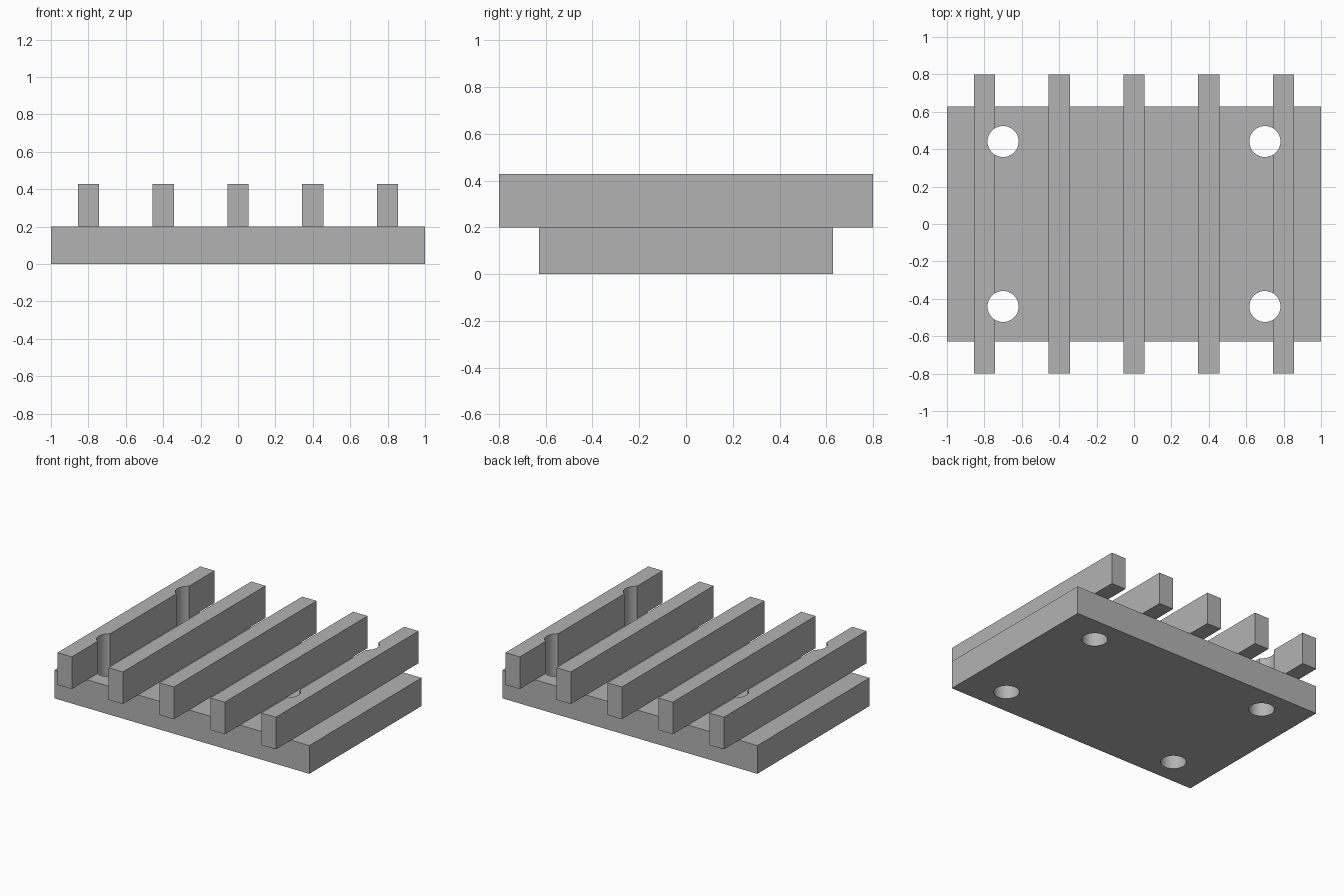
import bpy
import math

if "Cube" in bpy.data.objects:
    bpy.data.objects.remove(bpy.data.objects["Cube"], do_unlink=True)

PLATE_TOP = 0.2
BAR_TOP = 0.428
HOLE_X, HOLE_Y, HOLE_R = 0.7, 0.441, 0.083

grey = bpy.data.materials.new("plain_grey")
grey.use_nodes = True
colour = (0.45, 0.45, 0.45, 1)
grey.diffuse_color = colour
grey.node_tree.nodes["Principled BSDF"].inputs["Base Color"].default_value = colour


def box(name, x, width, depth, bottom, top):
    bpy.ops.mesh.primitive_cube_add(size=1, location=(x, 0, (bottom + top) / 2))
    ob = bpy.context.object
    ob.name = name
    ob.scale = (width, depth, top - bottom)
    bpy.ops.object.transform_apply(location=True, rotation=False, scale=True)
    ob.data.materials.append(grey)
    return ob


def drill(ob, cutters):
    for cutter in cutters:
        mod = ob.modifiers.new("hole", "BOOLEAN")
        mod.operation = "DIFFERENCE"
        mod.solver = "EXACT"
        mod.object = cutter
    bpy.ops.object.select_all(action="DESELECT")
    ob.select_set(True)
    bpy.context.view_layer.objects.active = ob
    for mod in list(ob.modifiers):
        bpy.ops.object.modifier_apply(modifier=mod.name)
    bpy.ops.object.shade_smooth_by_angle(angle=math.radians(30))


# Drill cylinders for the four mounting holes
cutters = []
for x in (-HOLE_X, HOLE_X):
    for y in (-HOLE_Y, HOLE_Y):
        bpy.ops.mesh.primitive_cylinder_add(vertices=48, radius=HOLE_R, depth=2, location=(x, y, 0))
        cutter = bpy.context.object
        cutter.name = "hole_cutter"
        cutter.hide_render = True
        cutter.data.materials.append(grey)
        cutters.append(cutter)

# Base plate with four through holes
drill(box("base_plate", 0, 2, 1.258, 0, PLATE_TOP), cutters)

# Five overhanging bars; the holes notch the outer pair
for i in range(5):
    x = (i - 2) * 0.4
    bar = box(f"bar_{i + 1}", x, 0.113, 1.6, PLATE_TOP, BAR_TOP)
    near = [c for c in cutters if abs(c.location.x - x) < HOLE_R + 0.057]
    if near:
        drill(bar, near)

# The drill cylinders are no longer needed
for cutter in cutters:
    bpy.data.objects.remove(cutter, do_unlink=True)
